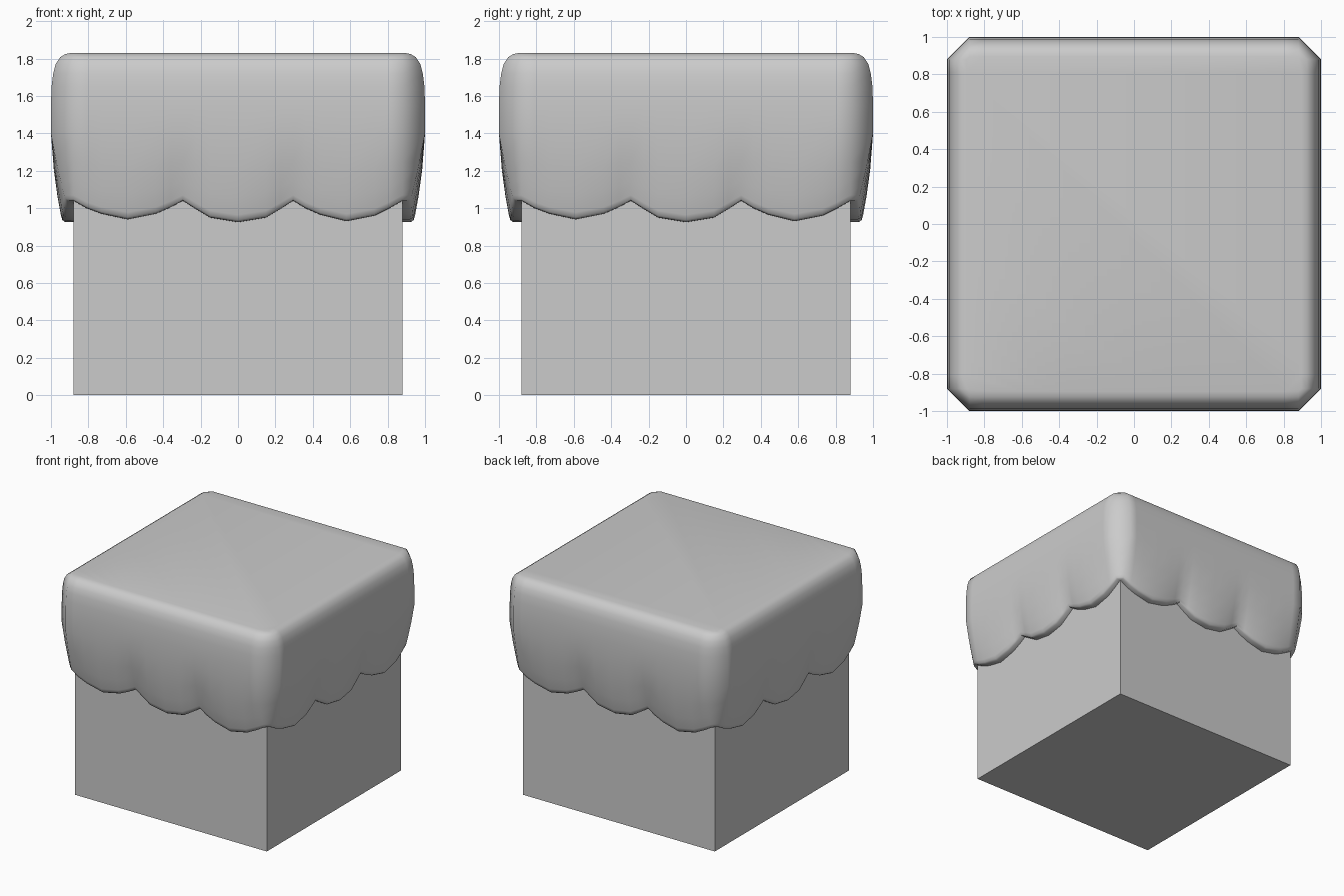
import bpy, bmesh, math

if "Cube" in bpy.data.objects:
    bpy.data.objects.remove(bpy.data.objects["Cube"])

H = 0.88  # half width of the block

# Plain block
bpy.ops.mesh.primitive_cube_add(size=2 * H, location=(0, 0, H))
bpy.context.object.name = "block"

# Scalloped hem along one side: (position along side, hem height)
hem = [(-0.88, 1.04), (-0.81, 1.0), (-0.73, 0.97), (-0.59, 0.94), (-0.44, 0.97), (-0.36, 1.005),
       (-0.295, 1.04), (-0.225, 0.995), (-0.15, 0.95), (0, 0.925), (0.15, 0.95), (0.225, 0.995),
       (0.295, 1.04), (0.36, 1.0), (0.44, 0.965), (0.58, 0.93), (0.73, 0.96), (0.81, 1.0), (0.88, 1.04)]

# Cover profile from the hem to the top: (offset outside block, height)
profile = [(0.0, 0.92), (0.045, 0.921), (0.06, 0.932), (0.068, 0.96), (0.086, 1.06), (0.105, 1.2),
           (0.12, 1.4), (0.12, 1.55), (0.117, 1.65), (0.108, 1.72), (0.095, 1.77),
           (0.07, 1.808), (0.045, 1.823), (0.015, 1.83)]
LOW, MID = 0.92, 1.4


def cover_point(side, u, zb, off, z):
    if z < MID:  # lower part follows the scallops and tucks in at the cusps
        t = (MID - z) / (MID - LOW)
        z = MID - t * (MID - zb)
        off *= 1 - 0.3 * t * (zb - LOW) / 0.12
    a = side * math.pi / 2
    x, y = u, -(H + off)
    return (x * math.cos(a) - y * math.sin(a), x * math.sin(a) + y * math.cos(a), z)


# Draped cover
bm = bmesh.new()
rows = [[bm.verts.new(cover_point(s, u, zb, off, z)) for s in range(4) for u, zb in hem]
        for off, z in profile]
n = len(rows[0])
for lo, hi in zip(rows, rows[1:]):
    for i in range(n):
        j = (i + 1) % n
        bm.faces.new((lo[i], lo[j], hi[j], hi[i]))
bm.faces.new(rows[-1])
bmesh.ops.remove_doubles(bm, verts=bm.verts, dist=0.0005)
bmesh.ops.recalc_face_normals(bm, faces=bm.faces)
mesh = bpy.data.meshes.new("cover")
bm.to_mesh(mesh)
bm.free()
cover = bpy.data.objects.new("cover", mesh)
bpy.context.collection.objects.link(cover)
bpy.ops.object.select_all(action='DESELECT')
cover.select_set(True)
bpy.context.view_layer.objects.active = cover
bpy.ops.object.shade_smooth_by_angle(angle=math.radians(50))
